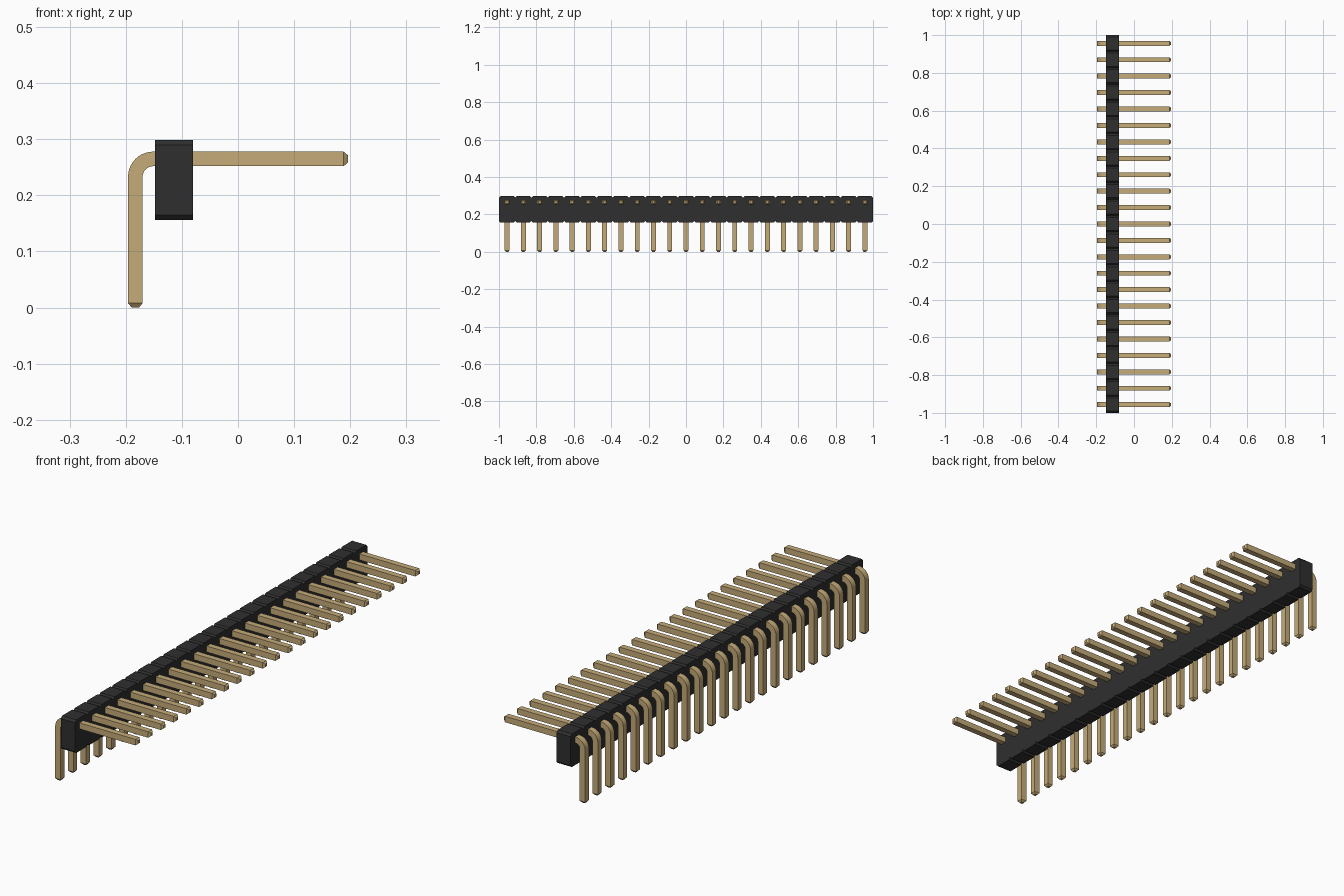
import bpy, bmesh
from math import sin, cos, pi, radians
from mathutils import Vector

if "Cube" in bpy.data.objects:
    bpy.data.objects.remove(bpy.data.objects["Cube"])

COUNT = 23
PITCH = 2 / COUNT
HALF = 0.013       # half the pin thickness
TIP = 0.008        # length of the tapered pin end
REACH = 0.196      # half the overall depth
PIN_Z = 0.265      # height of the horizontal leg
BEND = 0.032       # bend radius on the pin's centre line


def material(name, colour, roughness):
    mat = bpy.data.materials.new(name)
    mat.use_nodes = True
    mat.diffuse_color = (*colour, 1)
    shader = mat.node_tree.nodes["Principled BSDF"]
    shader.inputs["Base Color"].default_value = (*colour, 1)
    shader.inputs["Roughness"].default_value = roughness
    return mat


def finish(bm, name, mat):
    bmesh.ops.recalc_face_normals(bm, faces=bm.faces)
    mesh = bpy.data.meshes.new(name)
    bm.to_mesh(mesh)
    bm.free()
    mesh.materials.append(mat)
    obj = bpy.data.objects.new(name, mesh)
    bpy.context.collection.objects.link(obj)
    return obj


gold = material("pin_gold", (0.56, 0.41, 0.19), 0.4)
black = material("housing_black", (0.028, 0.028, 0.028), 0.6)

# Housing: a strip of chamfered cells, its outline extruded through the depth
BOTTOM, TOP, CHAMFER = 0.156, 0.299, 0.009
upper, lower = [], []
for i in range(COUNT):
    start, end = -1 + i * PITCH, -1 + (i + 1) * PITCH
    for y, inset in ((start, CHAMFER), (start + CHAMFER, 0),
                     (end - CHAMFER, 0), (end, CHAMFER)):
        if i and y == start:
            continue
        upper.append((y, TOP - inset))
        lower.append((y, BOTTOM + inset))
bm = bmesh.new()
outline = [bm.verts.new((-0.148, y, z)) for y, z in upper + lower[::-1]]
face = bm.faces.new(outline)
extruded = bmesh.ops.extrude_face_region(bm, geom=[face], use_keep_orig=True)
moved = [v for v in extruded["geom"] if isinstance(v, bmesh.types.BMVert)]
bmesh.ops.translate(bm, verts=moved, vec=(0.068, 0, 0))
finish(bm, "housing", black)

# Pin: a square section swept along the bent centre line, tapered at both ends
leg_x = -REACH + HALF
centre_x, centre_z = leg_x + BEND, PIN_Z - BEND
down, across = Vector((1, 0, 0)), Vector((0, 0, 1))
rings = [((leg_x, 0), down, 0.5), ((leg_x, TIP), down, 1)]
STEPS = 10
for i in range(STEPS + 1):
    a = pi - i * pi / 2 / STEPS
    side = Vector((-cos(a), 0, -sin(a)))
    rings.append(((centre_x + BEND * cos(a), centre_z + BEND * sin(a)), side, 1))
rings += [((REACH - TIP, PIN_Z), -across, 1), ((REACH, PIN_Z), -across, 0.5)]

bm = bmesh.new()
previous = None
for (x, z), side, scale in rings:
    ring = []
    for u, v in ((-1, -1), (1, -1), (1, 1), (-1, 1)):
        offset = side * u * HALF * scale + Vector((0, v * HALF * scale, 0))
        ring.append(bm.verts.new(Vector((x, 0, z)) + offset))
    if previous is None:
        bm.faces.new(ring)
    else:
        for k in range(4):
            n = (k + 1) % 4
            bm.faces.new((previous[k], previous[n], ring[n], ring[k]))
    previous = ring
bm.faces.new(previous)
pin = finish(bm, "pin_1", gold)

bpy.ops.object.select_all(action="DESELECT")
pin.select_set(True)
bpy.context.view_layer.objects.active = pin
bpy.ops.object.shade_smooth_by_angle(angle=radians(25))

# Row of pins sharing one mesh
pin.location.y = -1 + PITCH / 2
for i in range(1, COUNT):
    copy = pin.copy()
    copy.name = f"pin_{i + 1}"
    copy.location.y = -1 + (i + 0.5) * PITCH
    bpy.context.collection.objects.link(copy)
